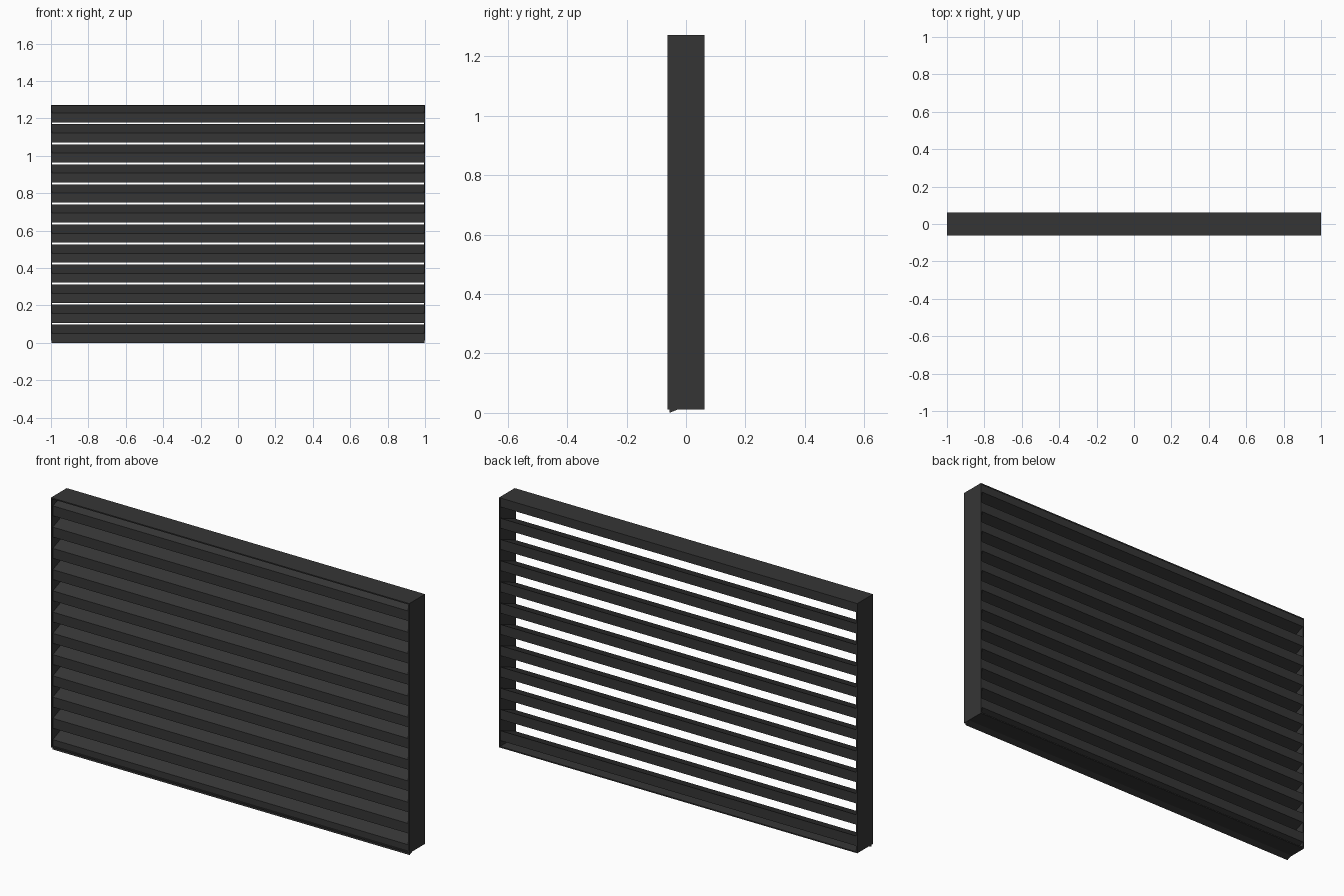
import bpy, bmesh

if "Cube" in bpy.data.objects:
    bpy.data.objects.remove(bpy.data.objects["Cube"])

# overall sizes
HALF_X, HALF_Y = 1.0, 0.0625
Z0, Z1 = 0.012, 1.272      # frame bottom and top
T = 0.006                  # sheet thickness of the frame
PITCH, COUNT = 0.1072, 12

mat = bpy.data.materials.new("dark grey")
mat.diffuse_color = (0.036, 0.036, 0.036, 1)
mat.use_nodes = True
mat.node_tree.nodes["Principled BSDF"].inputs["Base Color"].default_value = mat.diffuse_color


def prism(name, profile, x0, x1):
    """Extrude a closed (y, z) profile along x."""
    bm = bmesh.new()
    face = bm.faces.new([bm.verts.new((x0, y, z)) for y, z in profile])
    ext = bmesh.ops.extrude_face_region(bm, geom=[face])
    verts = [v for v in ext["geom"] if isinstance(v, bmesh.types.BMVert)]
    bmesh.ops.translate(bm, verts=verts, vec=(x1 - x0, 0, 0))
    bmesh.ops.recalc_face_normals(bm, faces=bm.faces)
    mesh = bpy.data.meshes.new(name)
    bm.to_mesh(mesh)
    bm.free()
    mesh.materials.append(mat)
    obj = bpy.data.objects.new(name, mesh)
    bpy.context.collection.objects.link(obj)


def rect(z0, z1):
    return [(-HALF_Y, z0), (HALF_Y, z0), (HALF_Y, z1), (-HALF_Y, z1)]


# thin outer frame
prism("left_frame", rect(Z0, Z1), -HALF_X, -HALF_X + T)
prism("right_frame", rect(Z0, Z1), HALF_X - T, HALF_X)
prism("top_frame", rect(Z1 - T, Z1), -HALF_X + T, HALF_X - T)
prism("bottom_frame", rect(Z0, Z0 + T), -HALF_X + T, HALF_X - T)

# sloping slats with upright front and back edges
FRONT, BACK, EDGE, RISE = -0.056, 0.061, 0.05, 0.047
for i in range(COUNT):
    z = i * PITCH
    top = Z1 - 0.001
    prism(f"slat_{i + 1}",
          [(FRONT, z), (BACK, z + RISE),
           (BACK, min(z + RISE + EDGE, top)), (FRONT, z + EDGE)],
          -HALF_X + T / 2, HALF_X - T / 2)
